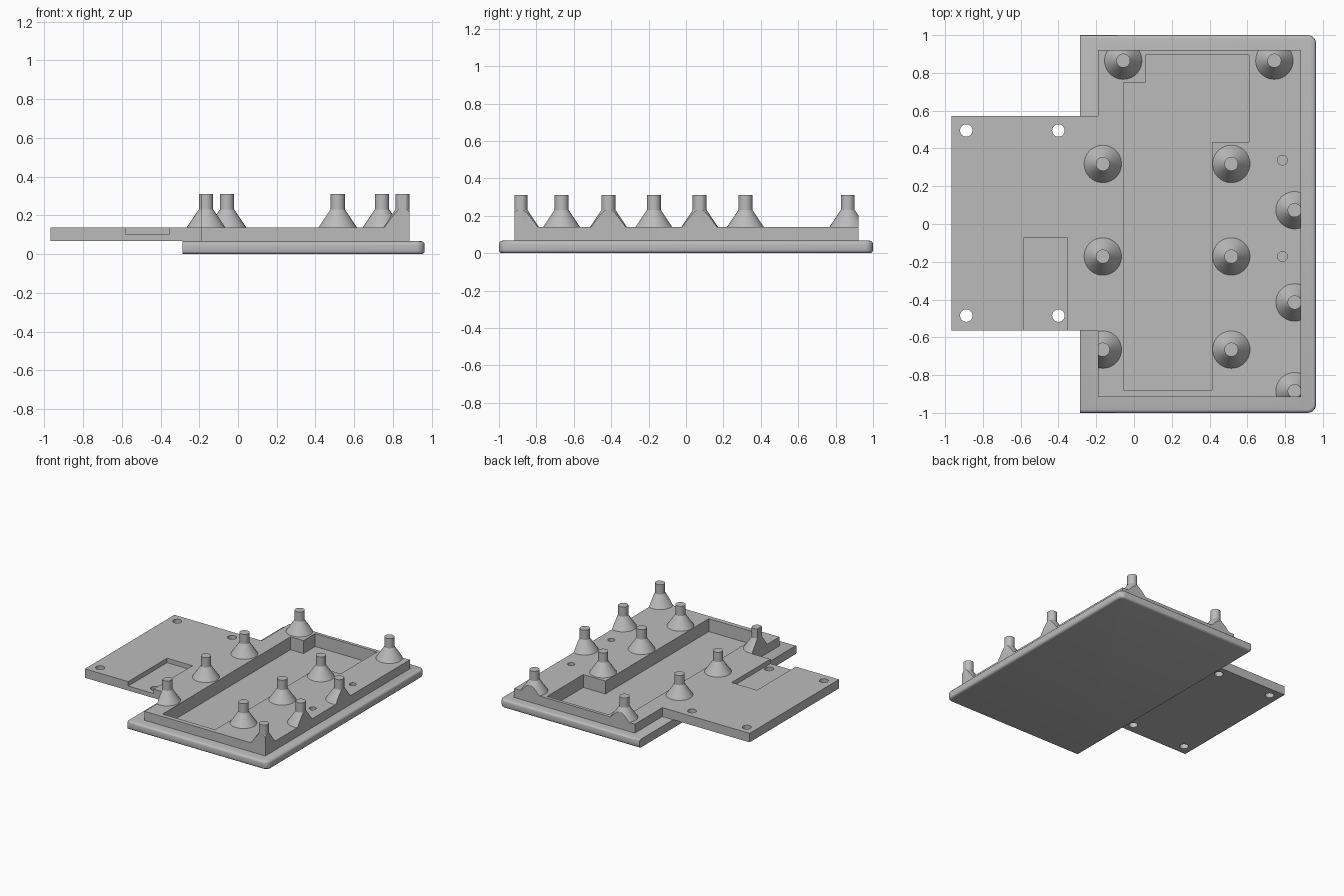
import bpy, bmesh, math
from mathutils import Matrix

cube = bpy.data.objects.get("Cube")
if cube:
    bpy.data.objects.remove(cube, do_unlink=True)

grey = bpy.data.materials.new("plain grey")
grey.use_nodes = True
grey.diffuse_color = (0.5, 0.5, 0.5, 1)
grey.node_tree.nodes["Principled BSDF"].inputs["Base Color"].default_value = (0.5, 0.5, 0.5, 1)

BASE_TOP, DECK_TOP, PEG_TOP = 0.067, 0.139, 0.31
DECK_LEFT, DECK_RIGHT, DECK_FRONT, DECK_BACK = -0.19, 0.885, -0.917, 0.922


def finish(name, bm):
    bmesh.ops.recalc_face_normals(bm, faces=bm.faces)
    mesh = bpy.data.meshes.new(name)
    bm.to_mesh(mesh)
    bm.free()
    mesh.materials.append(grey)
    obj = bpy.data.objects.new(name, mesh)
    bpy.context.collection.objects.link(obj)
    return obj


def prism(bm, outline, low, high):
    """Extrude a plan outline from low to high."""
    face = bm.faces.new([bm.verts.new((x, y, low)) for x, y in outline])
    up = bmesh.ops.extrude_face_region(bm, geom=[face])["geom"]
    verts = [v for v in up if isinstance(v, bmesh.types.BMVert)]
    bmesh.ops.translate(bm, verts=verts, vec=(0, 0, high - low))


def prism_object(name, outline, low, high):
    bm = bmesh.new()
    prism(bm, outline, low, high)
    return finish(name, bm)


def rect(x0, y0, x1, y1):
    return [(x0, y0), (x1, y0), (x1, y1), (x0, y1)]


def circle(x, y, r, n=32):
    return [(x + r * math.cos(math.tau * i / n), y + r * math.sin(math.tau * i / n))
            for i in range(n)]


def trim(bm, point, normal):
    """Cut away everything beyond a plane and close the cut."""
    geom = bm.verts[:] + bm.edges[:] + bm.faces[:]
    bmesh.ops.bisect_plane(bm, geom=geom, plane_co=point, plane_no=normal, clear_outer=True)
    bmesh.ops.holes_fill(bm, edges=[e for e in bm.edges if e.is_boundary])


def cut(target, cutter):
    cutter.hide_render = True
    mod = target.modifiers.new("cut", 'BOOLEAN')
    mod.operation = 'DIFFERENCE'
    mod.solver = 'EXACT'
    mod.object = cutter
    bpy.context.view_layer.objects.active = target
    bpy.ops.object.modifier_apply(modifier=mod.name)


def smooth(obj):
    bpy.ops.object.select_all(action='DESELECT')
    obj.select_set(True)
    bpy.context.view_layer.objects.active = obj
    bpy.ops.object.shade_smooth_by_angle(angle=math.radians(30))


# Base plate: rounded right corners and rims, cut flat on the left
bm = bmesh.new()
prism(bm, rect(-0.5, -1, 0.964, 1), 0, BASE_TOP)
corners = [e for e in bm.edges if all(v.co.x > 0.9 for v in e.verts)
           and abs(e.verts[0].co.z - e.verts[1].co.z) > 0.01]
bmesh.ops.bevel(bm, geom=corners, offset=0.045, segments=6, profile=0.5, affect='EDGES')
rims = [e for e in bm.edges if abs(e.verts[0].co.z - e.verts[1].co.z) < 0.001]
bmesh.ops.bevel(bm, geom=rims, offset=0.018, segments=3, profile=0.5, affect='EDGES')
trim(bm, (-0.286, 0, 0), (-1, 0, 0))
base = finish("base_plate", bm)

# Raised deck with the side tab
deck = prism_object("deck", [
    (-0.967, -0.565), (DECK_LEFT, -0.565), (DECK_LEFT, DECK_FRONT), (DECK_RIGHT, DECK_FRONT),
    (DECK_RIGHT, DECK_BACK), (DECK_LEFT, DECK_BACK), (DECK_LEFT, 0.572), (-0.967, 0.572)],
    BASE_TOP, DECK_TOP)

# Main pocket, sunk through the deck into the base
pocket = prism_object("pocket_cutter", [
    (-0.056, -0.88), (0.413, -0.88), (0.413, 0.435), (0.61, 0.435),
    (0.61, 0.896), (0.06, 0.896), (0.06, 0.748), (-0.056, 0.748)], 0.035, 0.3)
cut(base, pocket)
cut(deck, pocket)

# Shallow tab recess, screw holes and small blind holes
cutters = [pocket, prism_object("recess_cutter", rect(-0.582, -0.7, -0.356, -0.072), 0.103, 0.3)]
for x in (-0.888, -0.4):
    for y in (-0.485, 0.495):
        cutters.append(prism_object("screw_hole_cutter", circle(x, y, 0.033), 0, 0.3))
for y in (-0.172, 0.338):
    cutters.append(prism_object("small_hole_cutter", circle(0.786, y, 0.026), 0.075, 0.3))
for cutter in cutters[1:]:
    cut(deck, cutter)
for cutter in cutters:
    bpy.data.objects.remove(cutter, do_unlink=True)

# Support pegs: cone foot and round pin, trimmed flush with the deck sides
grid = [(x, y) for x in (-0.165, 0.515) for y in (-0.665, -0.172, 0.318)]
edge = [(0.85, y) for y in (-0.885, -0.415, 0.073)]
rear = [(-0.057, 0.865), (0.743, 0.865)]
for x, y in grid + edge + rear:
    bm = bmesh.new()
    profile = [(0, DECK_TOP), (0.099, DECK_TOP), (0.037, 0.232), (0.037, PEG_TOP), (0, PEG_TOP)]
    verts = [bm.verts.new((r, 0, z)) for r, z in profile]
    edges = [bm.edges.new(pair) for pair in zip(verts, verts[1:])]
    bmesh.ops.spin(bm, geom=verts + edges, cent=(0, 0, 0), axis=(0, 0, 1),
                   angle=math.tau, steps=40)
    bmesh.ops.remove_doubles(bm, verts=bm.verts, dist=0.0005)
    bmesh.ops.transform(bm, matrix=Matrix.Translation((x, y, 0)), verts=bm.verts)
    trim(bm, (DECK_RIGHT, 0, 0), (1, 0, 0))
    trim(bm, (0, DECK_FRONT, 0), (0, -1, 0))
    trim(bm, (0, DECK_BACK, 0), (0, 1, 0))
    if y < -0.6:
        trim(bm, (DECK_LEFT, 0, 0), (-1, 0, 0))
    smooth(finish("support_peg", bm))

smooth(base)
smooth(deck)
